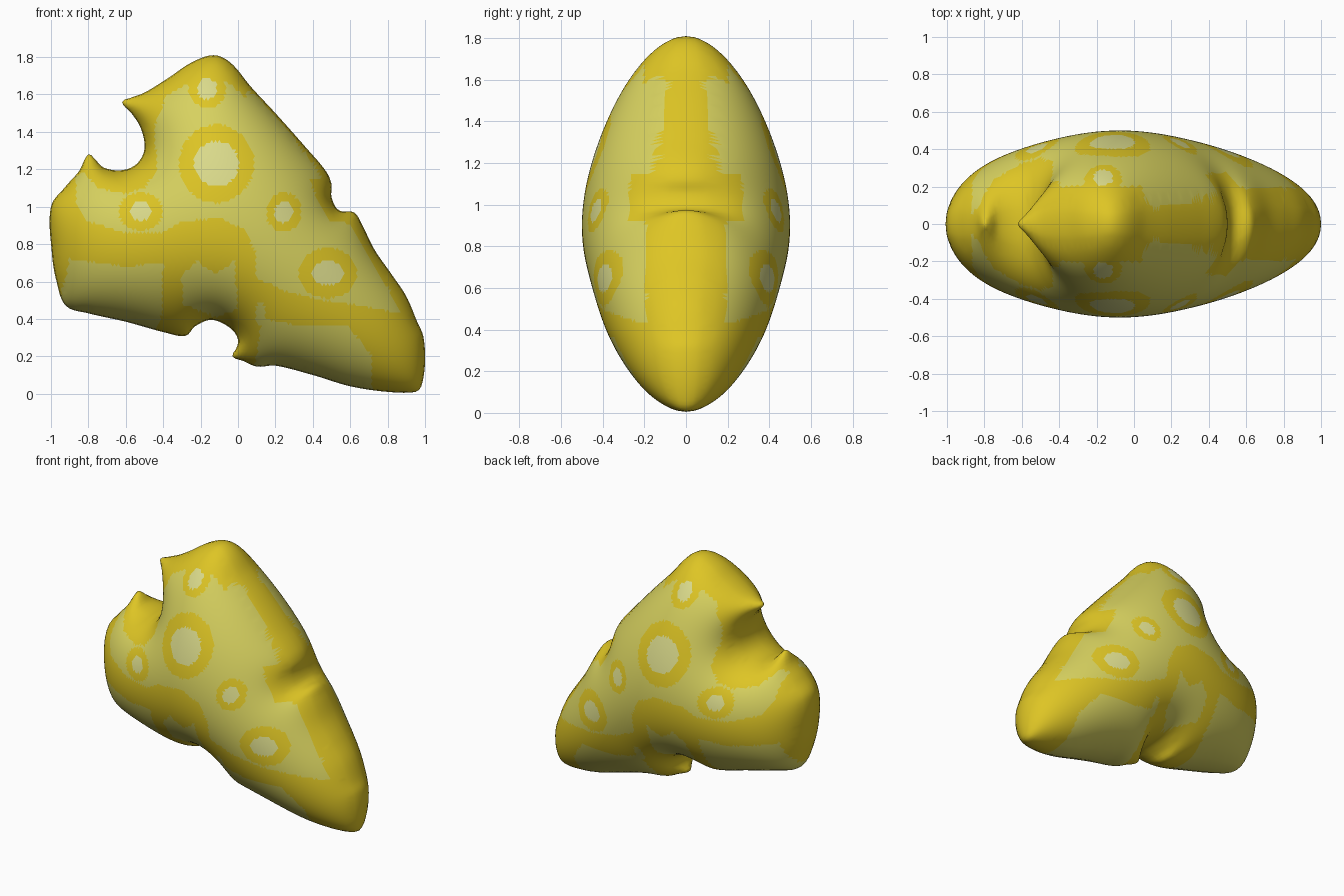
import bpy
from math import hypot
from mathutils import Vector, geometry, kdtree

cube = bpy.data.objects.get("Cube")
if cube:
    bpy.data.objects.remove(cube, do_unlink=True)

# Side profile of the bitten wedge (x, z), clockwise from the left end
OUTLINE = [
    (-1, 1), (-.92, 1.11), (-.85, 1.19), (-.8, 1.28), (-.77, 1.26), (-.72, 1.21),
    (-.62, 1.195), (-.54, 1.23), (-.5, 1.31), (-.52, 1.42), (-.57, 1.5),
    (-.62, 1.56), (-.58, 1.58), (-.5, 1.61), (-.37, 1.69), (-.25, 1.77),
    (-.13, 1.81), (-.04, 1.77), (.07, 1.64), (.2, 1.5), (.36, 1.32),
    (.47, 1.19), (.5, 1.12), (.5, 1.05), (.54, .98), (.62, .97), (.66, .91),
    (.73, .77), (.82, .64), (.9, .52), (.96, .38), (.99, .31), (1, .17),
    (.98, .04), (.95, .01), (.8, .01), (.6, .04), (.4, .1), (.2, .15),
    (.1, .145), (.03, .175), (-.03, .2), (-.01, .24), (0, .29), (-.04, .35),
    (-.14, .395), (-.23, .36), (-.28, .31), (-.4, .33), (-.6, .385),
    (-.8, .43), (-.92, .47), (-.97, .6), (-.995, .75)]

# Pale areas of the skin, everything else is golden
UPPER_PATCH = [
    (-.87, 1.16), (-.83, 1.19), (-.75, 1.1), (-.6, 1.07), (-.5, 1.1),
    (-.43, 1.2), (-.45, 1.42), (-.38, 1.6), (-.25, 1.74), (0, 1.85), (1, 1),
    (1, .6), (.92, .42), (.6, .48), (.45, .5), (.25, .55), (.1, .62),
    (.1, .75), (.03, .88), (-.1, .94), (-.3, .92), (-.4, .86), (-.6, .86),
    (-.8, .92), (-.86, 1)]
LEFT_PATCH = [(-1, .3), (-.9, .72), (-.6, .68), (-.4, .7), (-.4, .44), (-.46, .3)]
BITE_PATCH = [(-.3, .48), (-.3, .63), (-.22, .71), (-.12, .64), (-.02, .71),
              (0, .45), (-.12, .41)]
RIGHT_PATCH = [(.08, .1), (.13, .4), (.35, .36), (.58, .37), (.72, .2), (.72, 0)]

# Holes: centre x, z, outer radii, inner radii
SPOTS = [(-.115, 1.23, .2, .21, .12, .12), (-.165, 1.63, .1, .1, .055, .055),
         (-.52, .975, .12, .1, .055, .05), (.245, .97, .095, .105, .05, .055),
         (.48, .645, .155, .135, .085, .065)]
STEP = .02


def smooth_loop(points):
    """Closed spline through the points, evenly sampled."""
    pts = [Vector(p) for p in points]
    n, out = len(pts), []
    for i in range(n):
        a, b, c, d = (pts[(i + k) % n] for k in (-1, 0, 1, 2))
        chord = (c - b).length
        ta = (c - a).normalized() * chord
        tb = (d - b).normalized() * chord
        count = max(2, round(chord / STEP))
        for k in range(count):
            t = k / count
            out.append(b * (2 * t**3 - 3 * t**2 + 1) + ta * (t**3 - 2 * t**2 + t)
                       + c * (3 * t**2 - 2 * t**3) + tb * (t**3 - t**2))
    return out


def inside(x, z, poly):
    hit = False
    for (x1, z1), (x2, z2) in zip(poly, poly[1:] + poly[:1]):
        if (z1 > z) != (z2 > z) and x < x1 + (z - z1) * (x2 - x1) / (z2 - z1):
            hit = not hit
    return hit


def triangulate(loop):
    """Flat mesh filling the loop, finer along the rim."""
    n = len(loop)
    tree = kdtree.KDTree(n)
    for i, p in enumerate(loop):
        tree.insert(p.to_3d(), i)
    tree.balance()
    flat = [tuple(p) for p in loop]
    points = list(reversed(loop))
    for gap in (.005, .013):
        for i in range(n):
            d = (loop[(i + 1) % n] - loop[i - 1]).normalized()
            p = loop[i] + Vector((d.y, -d.x)) * gap
            if inside(p.x, p.y, flat) and tree.find(p.to_3d())[2] > gap * .8:
                points.append(p)
    rows = int(2 / (STEP * .87))
    for r in range(rows):
        for c in range(int(2 / STEP) + 1):
            p = Vector((-1 + (c + r % 2 / 2) * STEP, r * STEP * .87))
            if inside(p.x, p.y, flat) and tree.find(p.to_3d())[2] > STEP * 1.15:
                points.append(p)
    result = geometry.delaunay_2d_cdt(points, [], [list(range(n))], 1, 1e-6)
    return result[0], [tuple(f) for f in result[2]]


def inflate(verts, tris):
    """Swelling height at each vertex, zero on the rim, and the rim set."""
    weight, uses, area = {}, {}, [0.0] * len(verts)
    for t in tris:
        for k in range(3):
            i, j, o = t[k], t[(k + 1) % 3], t[(k + 2) % 3]
            a, b = verts[i] - verts[o], verts[j] - verts[o]
            cross = max(abs(a.x * b.y - a.y * b.x), 1e-9)
            key = (min(i, j), max(i, j))
            weight[key] = weight.get(key, 0) + a.dot(b) / cross
            uses[key] = uses.get(key, 0) + 1
            area[o] += cross / 3
    rim = {v for key, count in uses.items() if count == 1 for v in key}
    links = [[] for _ in verts]
    for (i, j), w in weight.items():
        w = max(w, 0)
        links[i].append((j, w))
        links[j].append((i, w))
    rows = [(i, links[i], max(sum(w for _, w in links[i]), 1e-9))
            for i in range(len(verts)) if i not in rim]
    u = [0.0] * len(verts)
    for _ in range(220):
        for i, near, total in rows:
            s = area[i]
            for j, w in near:
                s += w * u[j]
            u[i] += 1.9 * (s / total - u[i])
    top = max(u)
    return [.5 * (max(h, 0) / top) ** .5 for h in u], rim


def skin_colour(x, y, z):
    """0 golden, 1 pale, 2 hole centre."""
    for cx, cz, ro, so, ri, si in SPOTS:
        if hypot((x - cx) / ri, (z - cz) / si) < 1:
            return 2
        if hypot((x - cx) / ro, (z - cz) / so) < 1:
            return 0
    if hypot((x - .12) / .03, (z - .43) / .06) < 1:
        return 1
    if inside(x, z, UPPER_PATCH):
        # golden ridge along the top and the sloping side
        if x < .05:
            band = .2 if z > 1.4 else 0
        elif z > 1.6:
            band = .13
        elif z > 1.15:
            band = .08 + (1.6 - z) * .18
        else:
            band = .27 if z > .92 else .19
        return int(abs(y) > band)
    return int(any(inside(x, z, p) for p in (LEFT_PATCH, BITE_PATCH, RIGHT_PATCH)))


def material(name, colour):
    m = bpy.data.materials.new(name)
    m.use_nodes = True
    m.diffuse_color = colour
    m.node_tree.nodes["Principled BSDF"].inputs["Base Color"].default_value = colour
    return m


# Cheese wedge: inflated front half joined to its mirrored back half
flat_verts, tris = triangulate(smooth_loop(OUTLINE))
height, rim = inflate(flat_verts, tris)
verts = [(p.x, -h, p.y) for p, h in zip(flat_verts, height)]
back = {}
for i, (x, y, z) in enumerate(verts[:]):
    back[i] = i if i in rim else len(verts)
    if i not in rim:
        verts.append((x, -y, z))
faces = tris + [tuple(back[i] for i in reversed(t)) for t in tris]

mesh = bpy.data.meshes.new("cheese_wedge")
mesh.from_pydata(verts, [], faces)
wedge = bpy.data.objects.new("cheese_wedge", mesh)
bpy.context.collection.objects.link(wedge)
for name, colour in (("golden", (.73, .56, .018, 1)), ("pale_yellow", (.68, .64, .115, 1)),
                     ("cream", (.71, .71, .26, 1))):
    mesh.materials.append(material(name, colour))
for face in mesh.polygons:
    face.use_smooth = True
    face.material_index = skin_colour(*face.center)
